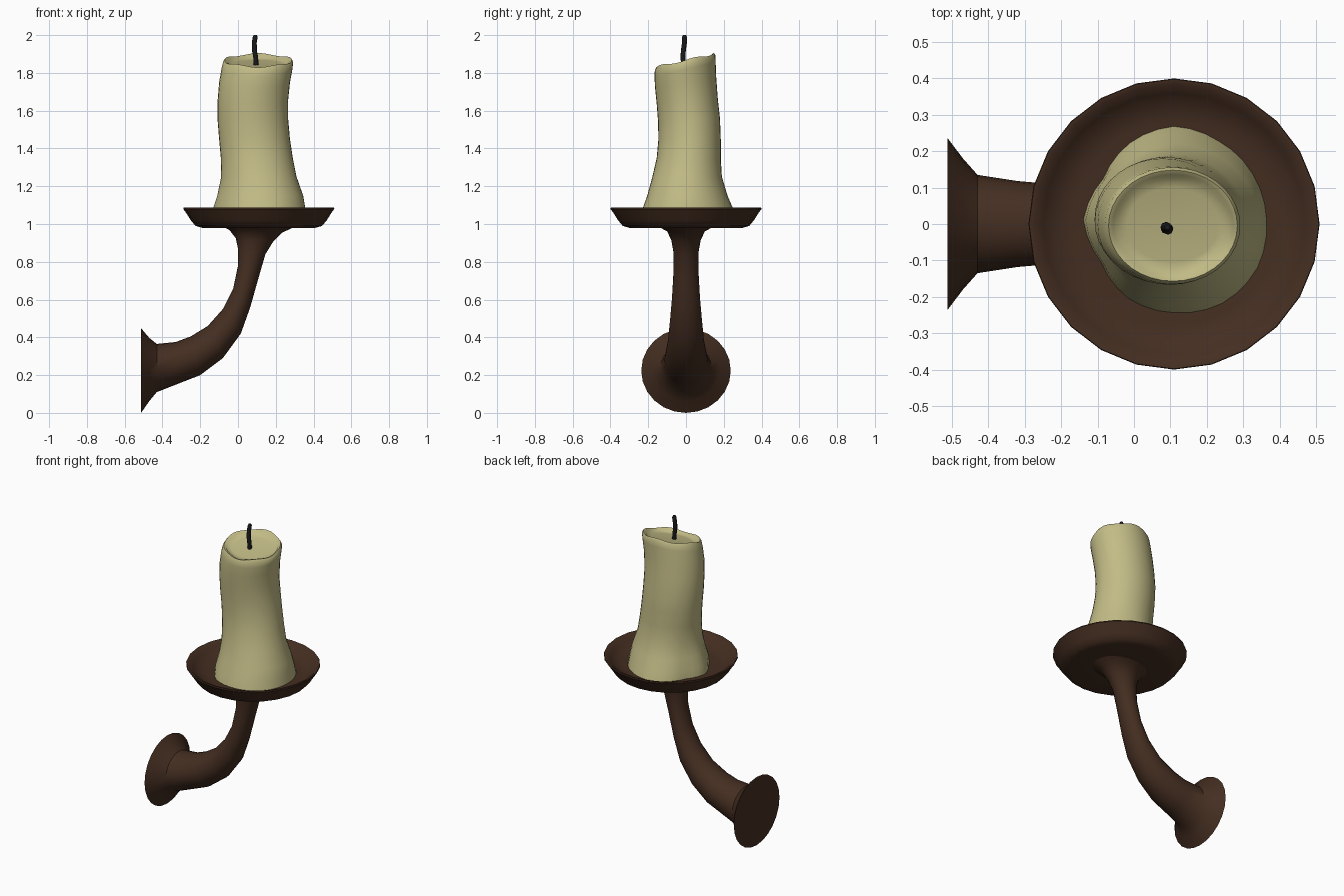
import bpy, bmesh, math
from mathutils import Vector


def material(name, rgb):
    m = bpy.data.materials.new(name)
    m.diffuse_color = (*rgb, 1)
    return m


BROWN = material("dark_bronze", (0.058, 0.027, 0.015))
WAX = material("wax", (0.54, 0.50, 0.24))
BLACK = material("charred_wick", (0.01, 0.01, 0.012))


def loft(name, rings, mat, angle=40):
    """Skin a list of equal-length point rings and cap both ends."""
    bm = bmesh.new()
    vs = [[bm.verts.new(p) for p in r] for r in rings]
    n = len(vs[0])
    for a, b in zip(vs, vs[1:]):
        for i in range(n):
            j = (i + 1) % n
            bm.faces.new((a[i], a[j], b[j], b[i]))
    bm.faces.new(vs[0])
    bm.faces.new(vs[-1])
    bmesh.ops.recalc_face_normals(bm, faces=bm.faces)
    me = bpy.data.meshes.new(name)
    bm.to_mesh(me)
    bm.free()
    me.materials.append(mat)
    ob = bpy.data.objects.new(name, me)
    bpy.context.collection.objects.link(ob)
    bpy.context.view_layer.objects.active = ob
    ob.select_set(True)
    bpy.ops.object.shade_smooth_by_angle(angle=math.radians(angle))
    ob.select_set(False)
    return ob


def angles(n):
    return [2 * math.pi * i / n for i in range(n)]


# Arm with flared wall plate: upper outline x, z / lower outline x, z / half width in y
arm = [
    (-0.513, 0.448, -0.513, 0.0, 0.237),
    (-0.47, 0.397, -0.47, 0.062, 0.18),
    (-0.43, 0.365, -0.43, 0.11, 0.135),
    (-0.33, 0.375, -0.31, 0.157, 0.118),
    (-0.25, 0.405, -0.20, 0.20, 0.11),
    (-0.16, 0.46, -0.08, 0.29, 0.096),
    (-0.08, 0.55, 0.015, 0.42, 0.085),
    (-0.025, 0.66, 0.065, 0.56, 0.074),
    (0.0, 0.78, 0.11, 0.72, 0.066),
    (0.0, 0.87, 0.145, 0.84, 0.067),
    (-0.012, 0.925, 0.185, 0.905, 0.078),
    (-0.045, 0.968, 0.235, 0.955, 0.10),
    (-0.09, 0.99, 0.30, 0.985, 0.15),
]
rings = []
for x1, z1, x2, z2, hy in arm:
    c = Vector(((x1 + x2) / 2, 0, (z1 + z2) / 2))
    h = Vector(((x1 - x2) / 2, 0, (z1 - z2) / 2))
    rings.append([c + h * math.cos(t) + Vector((0, hy * math.sin(t), 0)) for t in angles(24)])
loft("wall_arm", rings, BROWN)

# Drip dish: turned profile (radius, z)
dish = [(0.12, 0.98), (0.30, 0.98), (0.335, 0.99), (0.36, 1.02), (0.385, 1.06), (0.40, 1.08),
        (0.398, 1.087), (0.385, 1.085), (0.36, 1.06), (0.325, 1.035), (0.28, 1.025), (0.1, 1.025)]
loft("drip_dish", [[(0.11 + r * math.cos(t), r * math.sin(t), z) for t in angles(24)]
                   for r, z in dish], BROWN)

# Candle: z, x min, x max, y min, y max; lumpy melted foot fades out upward
body = [
    (1.02, -0.145, 0.365, -0.245, 0.27),
    (1.08, -0.137, 0.357, -0.23, 0.25),
    (1.15, -0.112, 0.345, -0.205, 0.22),
    (1.25, -0.09, 0.31, -0.178, 0.19),
    (1.35, -0.091, 0.29, -0.155, 0.184),
    (1.45, -0.10, 0.275, -0.146, 0.184),
    (1.55, -0.108, 0.266, -0.148, 0.18),
    (1.65, -0.108, 0.265, -0.155, 0.168),
    (1.75, -0.10, 0.275, -0.164, 0.16),
    (1.82, -0.088, 0.288, -0.167, 0.157),
    (1.855, -0.08, 0.292, -0.165, 0.156),
    (1.868, -0.07, 0.284, -0.157, 0.148),
    (1.863, -0.058, 0.272, -0.145, 0.136),
    (1.850, -0.048, 0.262, -0.135, 0.126),
    (1.846, -0.02, 0.232, -0.105, 0.10),
]
foot = [1.0, 0.98, 0.97, 1.0, 0.95, 0.88, 0.98, 0.91, 0.98, 1.0, 1.04, 1.04]
rings = []
for k, (z, xa, xb, ya, yb) in enumerate(body):
    fade = max(0, 1 - (z - 1.02) / 0.3)
    tilt = 0.22 * min(1, max(0, (z - 1.5) / 0.33))
    ring = []
    for i, t in enumerate(angles(36)):
        a, f = divmod(i / 3, 1)
        lump = foot[int(a)] * (1 - f) + foot[(int(a) + 1) % 12] * f
        s = 1 + (lump - 1) * fade
        y = (ya + yb) / 2 + (yb - ya) / 2 * s * math.sin(t)
        x = (xa + xb) / 2 + (xb - xa) / 2 * s * math.cos(t)
        wave = 0.005 * math.sin(5 * t) if 10 <= k <= 12 else 0
        ring.append((x, y, z + tilt * y + wave))
    rings.append(ring)
loft("candle", rings, WAX, 60)

# Wick: x, y, z, radius
wick = [(0.095, -0.012, 1.83, 0.013), (0.094, -0.016, 1.88, 0.013), (0.087, -0.014, 1.92, 0.013),
        (0.086, -0.008, 1.96, 0.013), (0.091, -0.008, 1.99, 0.013), (0.091, -0.008, 2.0, 0.008)]
loft("wick", [[(x + r * math.cos(t), y + r * math.sin(t), z) for t in angles(8)]
              for x, y, z, r in wick], BLACK, 50)
